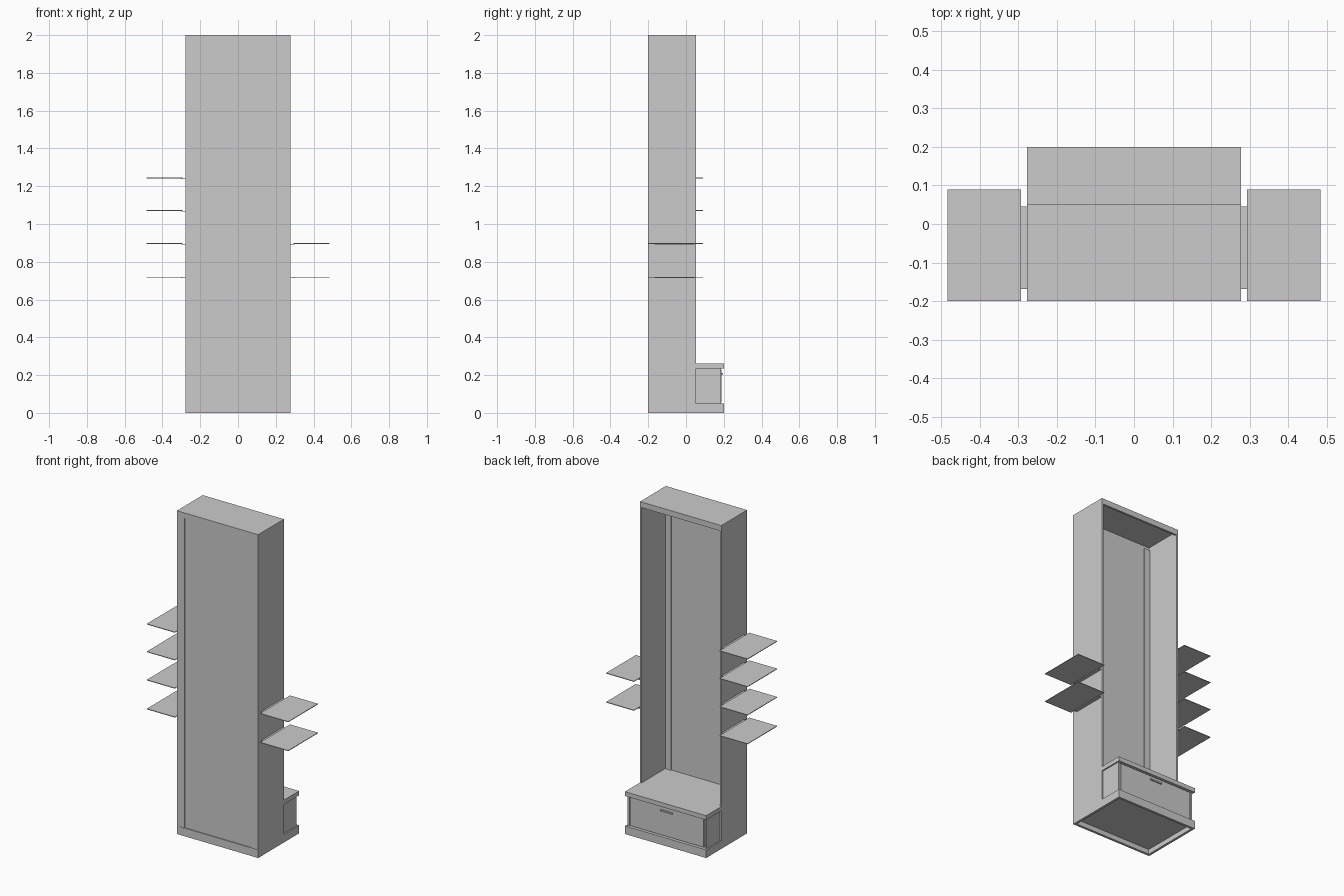
import bpy


def material(name, rgb):
    m = bpy.data.materials.new(name)
    m.diffuse_color = (*rgb, 1)
    return m


GREY = material("light grey", (0.6, 0.6, 0.6))


def box(name, x0, x1, y0, y1, z0, z1):
    """Axis-aligned board given by its limits."""
    v = [(x, y, z) for x in (x0, x1) for y in (y0, y1) for z in (z0, z1)]
    f = [(0, 1, 3, 2), (4, 6, 7, 5), (0, 4, 5, 1),
         (2, 3, 7, 6), (0, 2, 6, 4), (1, 5, 7, 3)]
    me = bpy.data.meshes.new(name)
    me.from_pydata(v, [], f)
    me.materials.append(GREY)
    ob = bpy.data.objects.new(name, me)
    bpy.context.collection.objects.link(ob)
    return ob


def pair(name, x0, x1, *rest):
    """Board on the right side and its mirror on the left."""
    box(name + "_right", x0, x1, *rest)
    box(name + "_left", -x1, -x0, *rest)


W = 0.278

# Base plinth: rim around a raised floor board
pair("plinth_side", W - 0.015, W, -0.2, 0.2, 0, 0.05)
box("plinth_front", -W + 0.015, W - 0.015, -0.2, -0.185, 0, 0.05)
box("plinth_back", -W + 0.015, W - 0.015, 0.185, 0.2, 0, 0.05)
box("floor_board", -W + 0.015, W - 0.015, -0.185, 0.185, 0.03, 0.05)

# Tall cabinet shell, open towards +y
pair("cabinet_side", W - 0.01, W, -0.2, 0.052, 0.05, 2.0)
box("top_board", -W + 0.01, W - 0.01, -0.2, 0.052, 1.985, 2.0)
box("top_rail_back", -W + 0.01, W - 0.01, 0.04, 0.052, 1.965, 1.985)
box("top_rail_front", -W + 0.01, W - 0.01, -0.2, -0.188, 1.965, 1.985)

# Rear panel between two upright strips
pair("upright_strip", 0.234, W - 0.01, -0.198, -0.18, 0.05, 1.965)
box("rear_panel", -0.234, 0.234, -0.194, -0.184, 0.05, 1.97)
pair("strip_groove", 0.228, 0.236, -0.197, -0.178, 0.05, 1.965)

# Drawer unit
pair("drawer_unit_side", 0.258, 0.27, 0.052, 0.185, 0.05, 0.235)
box("drawer_front", -0.252, 0.252, 0.174, 0.189, 0.055, 0.23)
box("drawer_handle", -0.04, 0.04, 0.189, 0.196, 0.203, 0.212)
box("seat_board_inner", -W + 0.01, W - 0.01, -0.184, 0.052, 0.235, 0.262)
box("seat_board_outer", -W, W, 0.052, 0.2, 0.235, 0.262)

# Thin side shelves with wall brackets
for side, heights in ((-1, (0.718, 0.897, 1.072, 1.243)), (1, (0.718, 0.897))):
    for z in heights:
        a, b = sorted((side * 0.293, side * 0.484))
        box("side_shelf", a, b, -0.2, 0.09, z - 0.002, z + 0.002)
        a, b = sorted((side * W, side * 0.299))
        box("shelf_bracket", a, b, -0.168, 0.045, z - 0.005, z - 0.002)
